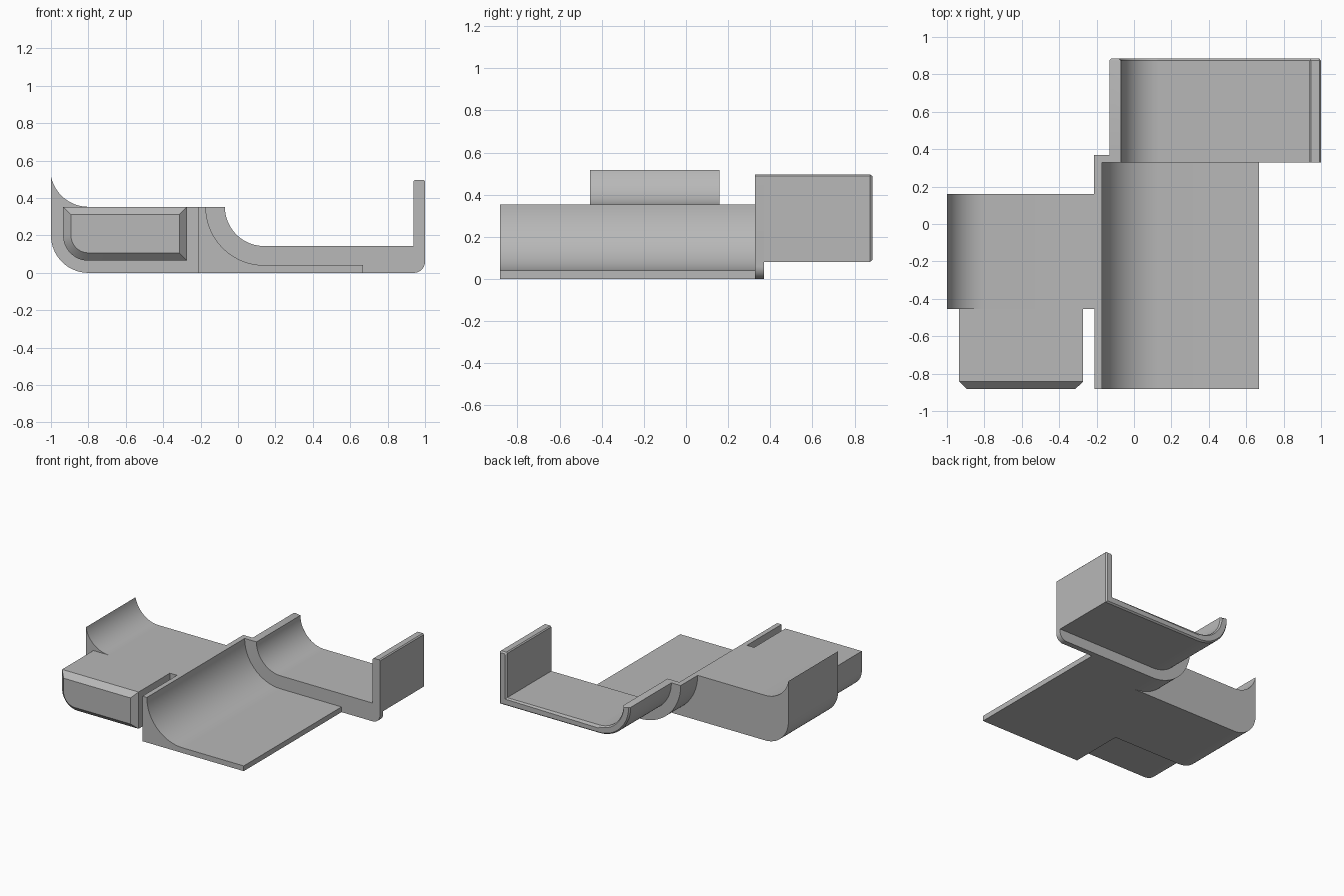
import bpy
import bmesh
from math import cos, sin, radians

cube = bpy.data.objects.get("Cube")
if cube:
    bpy.data.objects.remove(cube, do_unlink=True)

# One plain grey for every part
grey = bpy.data.materials.new("plain_grey")
grey.use_nodes = True
colour = (0.48, 0.48, 0.48, 1)
grey.diffuse_color = colour
grey.node_tree.nodes["Principled BSDF"].inputs["Base Color"].default_value = colour

TOP = 0.353           # deck height
BEND_X = 0.14         # shared centre of all the trough bends


def arc(cx, cz, r, a0, a1, n=20):
    """Points on an arc in the XZ plane, angles in degrees."""
    angles = [radians(a0 + (a1 - a0) * i / n) for i in range(n + 1)]
    return [(cx + r * cos(a), cz + r * sin(a)) for a in angles]


def bend(r, reverse=False):
    """Quarter bend from the deck rim down to the floor."""
    pts = arc(BEND_X, TOP, r, 180, 270, 28)
    return pts[::-1] if reverse else pts


def loft(name, sections):
    """Skin matching XZ profiles placed at the given y positions."""
    bm = bmesh.new()
    rings = [[bm.verts.new((x, y, z)) for x, z in pts] for y, pts in sections]
    for a, b in zip(rings, rings[1:]):
        for i in range(len(a)):
            j = (i + 1) % len(a)
            bm.faces.new((a[i], a[j], b[j], b[i]))
    bm.faces.new(rings[0])
    bm.faces.new(rings[-1][::-1])
    bmesh.ops.recalc_face_normals(bm, faces=bm.faces)
    mesh = bpy.data.meshes.new(name)
    bm.to_mesh(mesh)
    bm.free()
    mesh.materials.append(grey)
    obj = bpy.data.objects.new(name, mesh)
    bpy.context.collection.objects.link(obj)
    bpy.ops.object.select_all(action='DESELECT')
    obj.select_set(True)
    bpy.context.view_layer.objects.active = obj
    bpy.ops.object.shade_smooth_by_angle(angle=radians(25))
    return obj


def tongue_profile(d):
    """Rounded tongue section, shrunk by d on every side."""
    return (arc(-0.8, 0.2, 0.135 - d, 180, 270)
            + [(-0.272 - d, 0.065 + d), (-0.272 - d, TOP - d), (-0.935 + d, TOP - d)])


def tray_profile(d):
    """Trough wall, floor and end wall, shrunk by d on every side."""
    c = 0.008
    return (bend(0.272 - d)
            + [(1 - d, 0.081 + d), (1 - d, 0.497 - c - d), (1 - c - d, 0.497 - d),
               (0.938 + c + d, 0.497 - d), (0.938 + d, 0.497 - c - d),
               (0.938 + d, 0.143 - d)]
            + [(x, z if i else z - d) for i, (x, z) in
               enumerate(bend(0.21 + d, True)[:-1])]
            + [(BEND_X - 0.21 - d, TOP - d)])


# Side block: rounded lower edge and a flared lip above it
side_block = ([(-0.21, 0), (-0.21, TOP)]
              + arc(-0.8, TOP + 0.204, 0.204, 270, 191)
              + arc(-0.8, 0.2, 0.2, 180, 270))
loft("side_block", [(-0.455, side_block), (0.16, side_block)])

# Tongue with a chamfered nose
loft("tongue", [(-0.883, tongue_profile(0.042)), (-0.842, tongue_profile(0)),
                (-0.455, tongue_profile(0))])

# Long trough: square outside at the front, curved outside at the rear
ramp_top = [(0.668, 0), (0.668, 0.041)] + bend(0.312, True)
ramp_front = ramp_top + [(-0.21, TOP), (-0.21, 0)]
loft("ramp_front", [(-0.883, ramp_front), (0.16, ramp_front)])
ramp_rear = ramp_top + bend(TOP)
loft("ramp_rear", [(0.16, ramp_rear), (0.328, ramp_rear)])

# Flange joining the ramp to the raised tray
flange = (bend(TOP) + arc(0.94, 0.06, 0.06, -90, 0, 12)
          + [(1, 0.489), (0.992, 0.497), (0.946, 0.497), (0.938, 0.489), (0.938, 0.143)]
          + bend(0.21, True))
loft("flange", [(0.328, flange), (0.37, flange)])

# Raised tray with a small chamfer around its rear end
loft("tray", [(0.37, tray_profile(0)), (0.873, tray_profile(0)),
              (0.885, tray_profile(0.01))])
